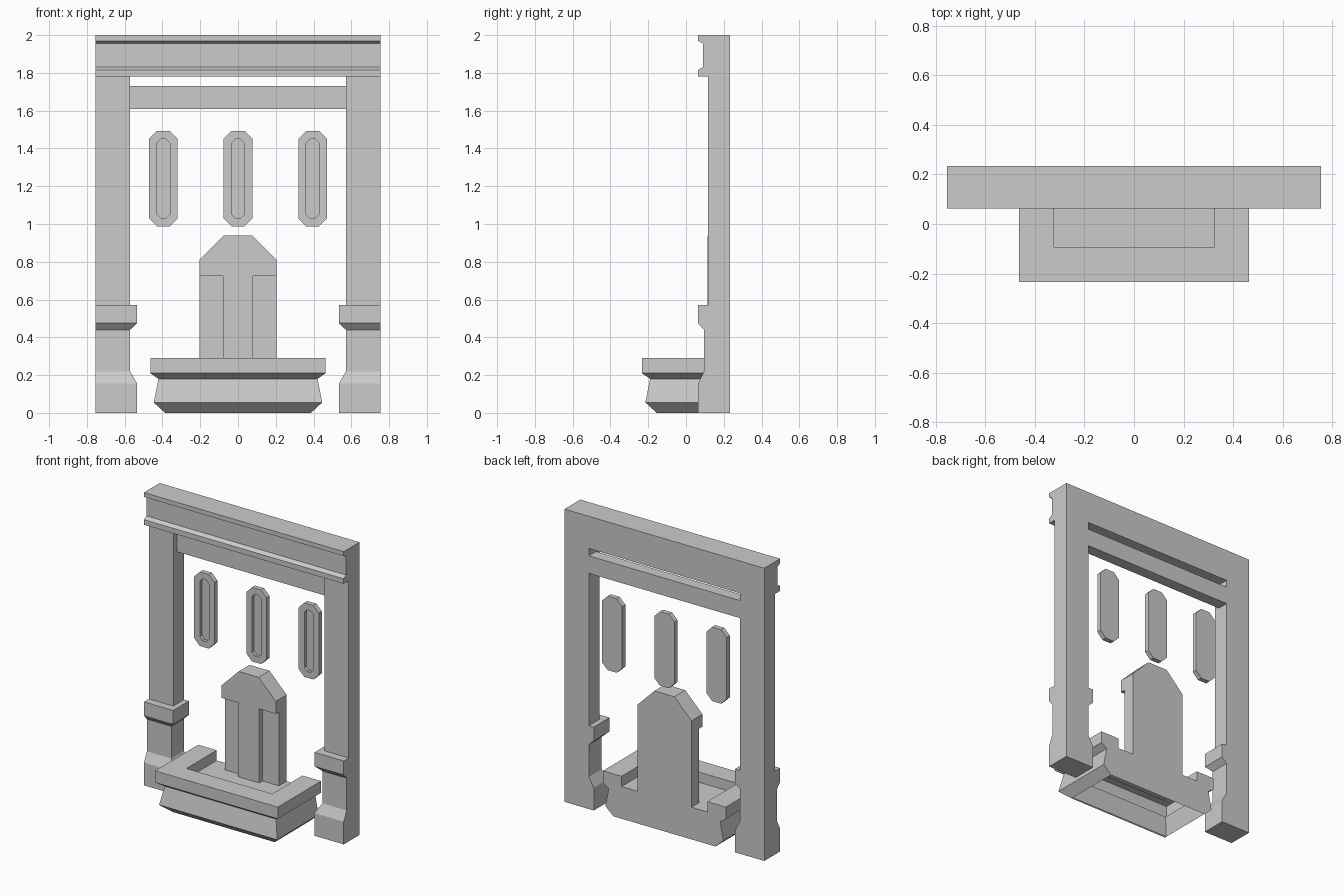
import bpy, bmesh

if "Cube" in bpy.data.objects:
    bpy.data.objects.remove(bpy.data.objects["Cube"])

BACK = 0.233          # common rear plane of every part


def loft(name, loops, closed=True, cap_start=True, cap_end=True, extra=None):
    """Skin equal-length point loops, optionally capping the ends."""
    bm = bmesh.new()
    rows = [[bm.verts.new(p) for p in loop] for loop in loops]
    n = len(rows[0])
    for a, b in zip(rows, rows[1:]):
        for i in range(n if closed else n - 1):
            j = (i + 1) % n
            bm.faces.new((a[i], a[j], b[j], b[i]))
    if cap_start:
        bm.faces.new(rows[0])
    if cap_end:
        bm.faces.new(rows[-1])
    if extra:
        bm.faces.new(extra(rows))
    bmesh.ops.recalc_face_normals(bm, faces=bm.faces)
    mesh = bpy.data.meshes.new(name)
    bm.to_mesh(mesh)
    bm.free()
    obj = bpy.data.objects.new(name, mesh)
    bpy.context.collection.objects.link(obj)
    return obj


def extrude_y(name, outline, y0, y1):
    """Front outline (x, z) given depth along y."""
    return loft(name, [[(x, y, z) for x, z in outline] for y in (y0, y1)])


def octagon(cx, cz, hw, hh, c):
    """Chamfered rectangle outline (x, z)."""
    return [(cx + x, cz + z) for x, z in (
        (-hw, -hh + c), (-hw + c, -hh), (hw - c, -hh), (hw, -hh + c),
        (hw, hh - c), (hw - c, hh), (-hw + c, hh), (-hw, hh - c))]


# Pillars: (inner x, front y, z) sections with flared base and collar
sections = [(0.534, 0.063, 0), (0.534, 0.063, 0.155), (0.571, 0.095, 0.22),
            (0.571, 0.095, 0.44), (0.534, 0.063, 0.475), (0.534, 0.063, 0.57),
            (0.571, 0.117, 0.57), (0.571, 0.117, 1.78)]
pillars = loft("pillars", [[(xi, yf, z), (0.755, yf, z), (0.755, BACK, z), (xi, BACK, z)]
                           for xi, yf, z in sections])
mirror = pillars.modifiers.new("mirror", 'MIRROR')
mirror.use_axis[0] = True

# Lintel: moulded side profile (y, z) run along x
profile = [(BACK, 1.78), (0.063, 1.78), (0.063, 1.815), (0.09, 1.83),
           (0.09, 1.955), (0.063, 1.97), (0.063, 2.0), (BACK, 2.0)]
loft("lintel", [[(x, y, z) for y, z in profile] for x in (-0.755, 0.755)])

# Rail below the lintel, leaving a slot
extrude_y("rail", [(-0.571, 1.61), (0.571, 1.61), (0.571, 1.73), (-0.571, 1.73)], 0.155, BACK)

# Three elongated plaques with a recessed slot
for i, cx in enumerate((-0.395, 0, 0.395)):
    outer = octagon(cx, 1.24, 0.076, 0.253, 0.042)
    inner = octagon(cx, 1.24, 0.034, 0.211, 0.022)
    steps = [(outer, BACK), (outer, 0.2), (inner, 0.2), (inner, 0.222)]
    loft(f"plaque_{i + 1}", [[(x, y, z) for x, z in o] for o, y in steps])

# Back slab with pointed head; raised T-shaped face in front
FLOOR = 0.22
head = [(0.205, 0.81), (0.075, 0.94), (-0.075, 0.94), (-0.205, 0.81)]
extrude_y("slab", [(-0.205, FLOOR), (0.205, FLOOR)] + head, 0.15, BACK)
extrude_y("slab_face", [(-0.205, 0.725), (-0.08, 0.725), (-0.08, FLOOR), (0.08, FLOOR),
                        (0.08, 0.725), (0.205, 0.725)] + head, 0.115, 0.15)

# Basin: U-shaped moulded shell (inset, z), open underneath, flat at the back
shell = [(0.078, 0), (0.018, 0.055), (0.043, 0.18), (0, 0.21),
         (0, 0.29), (0.14, 0.29), (0.14, FLOOR)]
loops = []
for inset, z in shell:
    x, y = 0.464 - inset, -0.233 + inset
    loops.append([(-x, BACK, z), (-x, y, z), (x, y, z), (x, BACK, z)])
loft("basin", loops, closed=False, cap_start=False,
     extra=lambda r: [a[0] for a in r] + [a[3] for a in reversed(r)])
